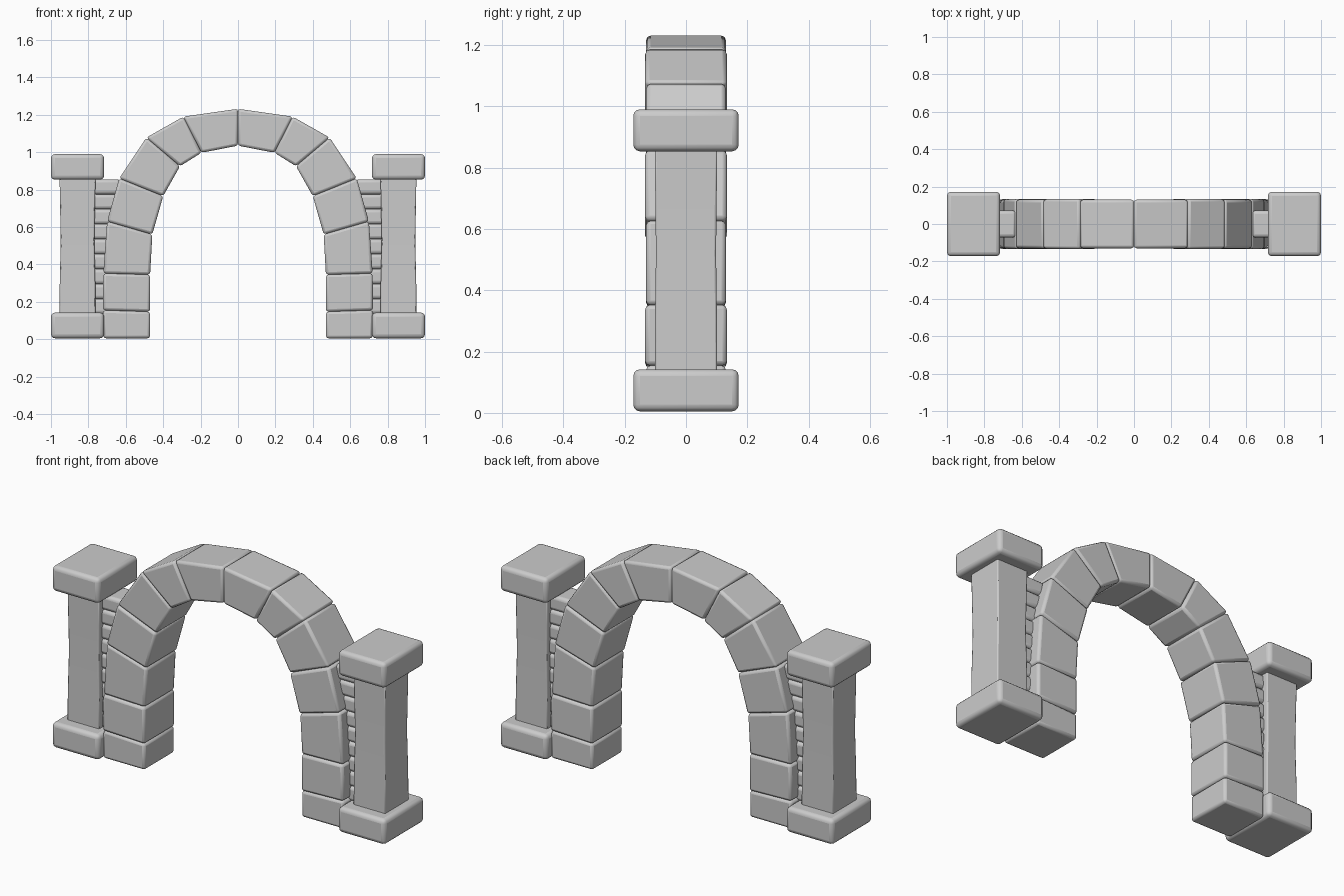
import bpy, bmesh
from mathutils import Vector

if "Cube" in bpy.data.objects:
    bpy.data.objects.remove(bpy.data.objects["Cube"])


def finish(name, bm, bevel, segments=2):
    bmesh.ops.recalc_face_normals(bm, faces=bm.faces)
    me = bpy.data.meshes.new(name)
    bm.to_mesh(me)
    bm.free()
    ob = bpy.data.objects.new(name, me)
    bpy.context.collection.objects.link(ob)
    mod = ob.modifiers.new("soft_edges", 'BEVEL')
    mod.width, mod.segments = bevel, segments
    mod.limit_method = 'ANGLE'
    bpy.ops.object.select_all(action='DESELECT')
    ob.select_set(True)
    bpy.context.view_layer.objects.active = ob
    bpy.ops.object.shade_smooth_by_angle(angle=1.0)
    return ob


def loft(name, rings, bevel, segments=2):
    """Skin a stack of four-point rings and cap both ends."""
    bm = bmesh.new()
    rows = [[bm.verts.new(p) for p in ring] for ring in rings]
    for a, b in zip(rows, rows[1:]):
        for i in range(4):
            j = (i + 1) % 4
            bm.faces.new((a[i], a[j], b[j], b[i]))
    bm.faces.new(rows[0])
    bm.faces.new(rows[-1])
    return finish(name, bm, bevel, segments)


def rect(cx, hx, hy, z):
    return [(cx - hx, -hy, z), (cx + hx, -hy, z), (cx + hx, hy, z), (cx - hx, hy, z)]


def block(name, cx, hx, hy, z0, z1, bevel, segments=2):
    return loft(name, [rect(cx, hx, hy, z0), rect(cx, hx, hy, z1)], bevel, segments)


# Joints of the arch from foot to crown: inner x, inner z, outer x, outer z
JOINTS = [(.47, .005, .72, .005), (.47, .147, .722, .155), (.47, .345, .72, .352),
          (.458, .56, .70, .63), (.40, .765, .635, .86), (.31, .925, .49, 1.078),
          (.195, .997, .292, 1.19), (0, 1.035, 0, 1.232)]

for side, s in (("left", -1), ("right", 1)):
    # Arch stones
    for n, (a, b) in enumerate(zip(JOINTS, JOINTS[1:])):
        d = .133 if n % 2 else .13
        rings = [[(s * xi, -d, zi), (s * xo, -d, zo), (s * xo, d, zo), (s * xi, d, zi)]
                 for xi, zi, xo, zo in (a, b)]
        loft(f"{side}_arch_stone_{n + 1}", rings, .014)

    # Pillar base, waisted shaft and cap
    cx = s * .858
    block(f"{side}_pillar_base", cx, .142, .172, .005, .142, .022, 3)
    block(f"{side}_pillar_cap", cx, .142, .172, .853, .99, .022, 3)
    loft(f"{side}_pillar_shaft",
         [rect(cx, .096, .102, .12), rect(cx, .095, .101, .3), rect(cx, .09, .098, .52),
          rect(cx, .093, .1, .7), rect(cx, .096, .102, .87)], .006)

    # Thin brick courses filling the gap between arch and pillar
    for k in range(9):
        z = .135 + k * .08
        block(f"{side}_infill_brick_{k + 1}", s * (.71 if k % 2 else .705),
              .075, .072, z, z + .08, .018, 3)
